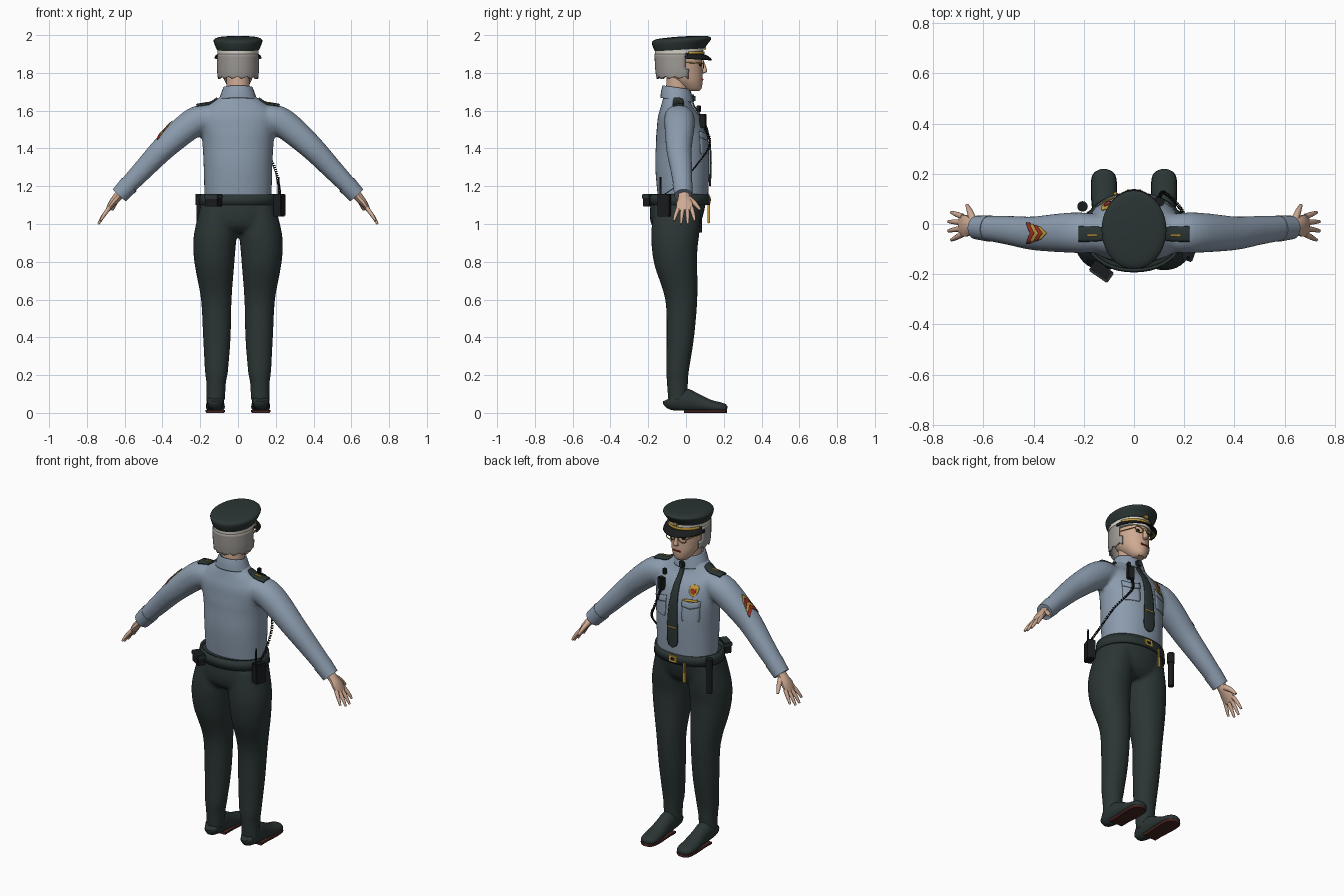
import bpy, bmesh, math
from math import sin, cos, pi
from mathutils import Vector, Matrix
from mathutils.bvhtree import BVHTree

if "Cube" in bpy.data.objects:
    bpy.data.objects.remove(bpy.data.objects["Cube"], do_unlink=True)

X, Y, Z = Vector((1, 0, 0)), Vector((0, 1, 0)), Vector((0, 0, 1))
made = []


def material(name, r, g, b):
    m = bpy.data.materials.new(name)
    m.use_nodes = True
    m.diffuse_color = (r, g, b, 1)
    m.node_tree.nodes["Principled BSDF"].inputs["Base Color"].default_value = (r, g, b, 1)
    return m


blue = material("shirt blue", .26, .33, .42)
green = material("uniform dark green", .024, .036, .035)
skin = material("skin", .62, .40, .29)
grey = material("hair grey", .34, .32, .30)
cream = material("band cream", .68, .66, .58)
black = material("black", .01, .011, .012)
gold = material("gold", .55, .33, .04)
red = material("red", .35, .03, .02)
brown = material("sole brown", .06, .018, .015)


def finish(name, bm, mat):
    bmesh.ops.recalc_face_normals(bm, faces=bm.faces)
    mesh = bpy.data.meshes.new(name)
    bm.to_mesh(mesh)
    bm.free()
    mesh.materials.append(mat)
    ob = bpy.data.objects.new(name, mesh)
    bpy.context.collection.objects.link(ob)
    made.append(ob)
    return ob


def refine(rings, k):
    """Catmull-Rom interpolation of the ring numbers."""
    out = []
    for i in range(len(rings) - 1):
        a, b, c, d = [rings[min(max(i + j, 0), len(rings) - 1)] for j in (-1, 0, 1, 2)]
        for s in range(k):
            t = s / k
            out.append([q + .5 * t * (r - p + t * (2*p - 5*q + 4*r - w + t * (3*q - 3*r + w - p)))
                        for p, q, r, w in zip(a, b, c, d)])
    return out + [list(rings[-1])]


def loft(name, mat, *bodies, seg=24, k=4, n=2, flat=False, ref=Y, low=-9, high=9, tilt=0, keep=None):
    """Skin elliptical rings given as (x, y, z, half width, half depth)."""
    bm = bmesh.new()
    for rings in bodies:
        rings = refine(rings, k)
        pts = [Vector(r[:3]) for r in rings]
        loops = []
        for i, r in enumerate(rings):
            t = Z if flat else (pts[min(i + 1, len(pts) - 1)] - pts[max(i - 1, 0)]).normalized()
            u = ref.cross(t).normalized()
            v = t.cross(u)
            loop = []
            for j in range(seg):
                c, s = cos(2 * pi * j / seg), sin(2 * pi * j / seg)
                p = pts[i] + u * math.copysign(abs(c) ** (2 / n), c) * r[3] \
                    + v * math.copysign(abs(s) ** (2 / n), s) * r[4]
                p.z = min(max(p.z + tilt * (p.y - r[1]), low), high)
                loop.append(bm.verts.new(p))
            loops.append(loop)
        for a, b in zip(loops, loops[1:]):
            for j in range(seg):
                bm.faces.new((a[j - 1], a[j], b[j], b[j - 1]))
        if not keep:
            bm.faces.new(loops[0])
            bm.faces.new(loops[-1])
    if keep:
        bmesh.ops.delete(bm, geom=[f for f in bm.faces if not keep(f.calc_center_median())], context="FACES")
    return finish(name, bm, mat)


def box(name, mat, loc, size, turn=0, bevel=.004):
    bm = bmesh.new()
    bmesh.ops.create_cube(bm, size=1, matrix=Matrix.Translation(loc) @ Matrix.Rotation(turn, 4, "Z")
                          @ Matrix.Diagonal((*size, 1)))
    bmesh.ops.bevel(bm, geom=bm.edges[:], offset=bevel, segments=2, affect="EDGES")
    return finish(name, bm, mat)


def rod(name, mat, a, b, r, r2=None, seg=12):
    ref = X if abs(a[0] - b[0]) < abs(a[1] - b[1]) else Y
    return loft(name, mat, [(*a, r, r), (*b, r2 or r, r2 or r)], seg=seg, k=1, ref=ref)


def solid(ob, thick):
    m = ob.modifiers.new("thickness", "SOLIDIFY")
    m.thickness, m.offset = thick, 0
    return ob


def melt(ob, voxel):
    m = ob.modifiers.new("blend", "REMESH")
    m.mode, m.voxel_size, m.use_smooth_shade = "VOXEL", voxel, True
    m = ob.modifiers.new("soften", "SMOOTH")
    m.factor, m.iterations = .5, 5
    return ob


def decal(name, mat, tree, origin, u, v, rows, droop=0, lift=.003, thick=.004):
    """Thin plate laid on a surface; rows are (distance along v, half width)."""
    bm, grid, cols = bmesh.new(), [], 6
    for t, w in refine(rows, 3):
        line = []
        for j in range(cols + 1):
            s = 2 * j / cols - 1
            p = Vector(origin) + u * s * w + v * (t - droop * abs(s))
            n = u.cross(v)
            hit = tree.ray_cast(p + n, -n)[0] or p
            line.append(bm.verts.new(hit + n * lift))
        grid.append(line)
    for a, b in zip(grid, grid[1:]):
        for j in range(cols):
            bm.faces.new((a[j], a[j + 1], b[j + 1], b[j]))
    return solid(finish(name, bm, mat), thick)


# Shirt with both sleeves blended in
torso = [(0, y, z, a, b) for z, y, a, b in (
    (1.13, -.015, .178, .133), (1.3, -.02, .182, .143), (1.42, -.02, .188, .14), (1.5, -.03, .195, .13),
    (1.57, -.045, .2, .108), (1.62, -.05, .165, .085), (1.67, -.05, .1, .07), (1.7, -.05, .075, .065))]
sleeves = [[(s * x, y, z, r, r * 1.05) for x, y, z, r in (
    (.13, -.04, 1.56, .07), (.21, -.035, 1.55, .077), (.29, -.035, 1.495, .074), (.4, -.037, 1.395, .064),
    (.5, -.025, 1.29, .055), (.605, -.015, 1.18, .046))] for s in (-1, 1)]
shirt = melt(loft("shirt", blue, torso, *sleeves, flat=False, n=2.15, seg=32), .011)

# Trousers: hips and two legs blended
hips = [(0, y, z, a, b) for z, y, a, b in (
    (1.15, -.035, .188, .148), (1.05, -.05, .207, .142), (.99, -.055, .2, .125), (.955, -.055, .15, .09))]
legs = [[(s * x, y, z, a, b) for x, y, z, a, b in (
    (.1, -.045, 1.09, .1, .125), (.118, -.056, .96, .113, .128), (.125, -.06, .87, .112, .121),
    (.124, -.052, .77, .103, .112), (.115, -.025, .6, .081, .085), (.112, -.03, .4, .073, .073),
    (.114, -.045, .22, .061, .06), (.116, -.045, .16, .052, .056), (.118, -.045, .06, .05, .05))]
    for s in (-1, 1)]
trousers = melt(loft("trousers", green, hips, *legs, flat=True, n=2.1, seg=32), .011)

# Cuffs, hands and shoes
for s, side in ((1, "left"), (-1, "right")):
    loft(side + "_cuff", blue, [(s * .575, -.018, 1.21, .052, .053), (s * .628, -.014, 1.152, .047, .047)], k=1)
    digits = [[(s * .61, -.012, 1.175, .026, .03), (s * .645, -.01, 1.135, .023, .033),
               (s * .67, -.008, 1.105, .018, .045), (s * .692, -.006, 1.07, .011, .042)]]
    for i in range(4):
        y = -.04 + .023 * i
        reach = 1 if i in (1, 2) else .8
        digits.append([(s * .682, y, 1.085, .011, .012),
                       (s * (.682 + .033 * reach), y * 1.35, 1.085 - .045 * reach, .01, .01),
                       (s * (.682 + .057 * reach), y * 1.6, 1.085 - .085 * reach, .006, .006)])
    digits.append([(s * .64, .01, 1.135, .016, .018), (s * .652, .045, 1.11, .013, .013),
                   (s * .665, .075, 1.075, .007, .007)])
    loft(side + "_hand", skin, *digits, seg=10, k=3)
    foot = [(s * .12, y, z, a, b) for y, z, a, b in (
        (-.092, .075, .025, .03), (-.08, .067, .042, .05), (-.01, .068, .046, .062), (.05, .055, .045, .05),
        (.12, .036, .05, .036), (.18, .028, .048, .028), (.207, .024, .035, .022), (.218, .022, .012, .01))]
    loft(side + "_shoe", green, foot, ref=Z, low=.012)
    loft(side + "_sole", brown, [(x, y, .01, a * 1.04, .02) for x, y, z, a, b in foot[2:]],
         ref=Z, low=0, high=.016)

# Neck, head and face
loft("neck", skin, [(0, -.05, 1.64, .062, .06), (0, -.04, 1.78, .062, .062)], k=1, flat=True)
loft("head", skin, [(0, y, z, a, b) for z, y, a, b in (
    (1.703, .035, .03, .035), (1.72, .028, .048, .055), (1.76, .005, .072, .083), (1.81, -.018, .084, .105),
    (1.86, -.027, .088, .113), (1.92, -.03, .09, .113))], flat=True, seg=32)
loft("nose", skin, [(0, .085, 1.865, .007, .008), (0, .093, 1.835, .009, .012),
                    (0, .099, 1.808, .015, .013), (0, .088, 1.798, .01, .008)], flat=True, seg=12)
rod("mouth", red, (-.022, .087, 1.765), (.022, .087, 1.765), .005, seg=8)
for s, side in ((1, "left"), (-1, "right")):
    rod(side + "_eye", black, (s * .036, .066, 1.846), (s * .036, .081, 1.846), .01)
    bm = bmesh.new()
    ring = [Vector((s * .04 + .027 * cos(a), .093, 1.845 + .019 * sin(a)))
            for a in [2 * pi * i / 16 for i in range(17)]]
    bm.free()
    lens = loft(side + "_spectacle_rim", gold, [(*p, .003, .003) for p in ring], k=1, seg=6)
    rod(side + "_spectacle_arm", gold, (s * .066, .093, 1.85), (s * .094, 0, 1.855), .003, seg=6)
rod("spectacle_bridge", gold, (-.014, .094, 1.85), (.014, .094, 1.85), .003, seg=6)

# Bobbed hair, open at the face
hair = loft("hair", grey, [(0, -.04, z, a, b) for z, a, b in (
    (1.775, .102, .112), (1.82, .106, .118), (1.9, .105, .122))],
    flat=True, seg=40, keep=lambda c: c.y < .005)
for i, v in enumerate(hair.data.vertices):
    if v.co.z < 1.78:
        v.co.z += .007 * (i % 3 - 1)
solid(hair, .01)

# Peaked cap
loft("cap_band", cream, [(0, -.037, 1.88, .107, .126), (0, -.037, 1.94, .111, .13)], k=1, flat=True, seg=40)
loft("cap_crown", green, [(0, y, z, a, b) for z, y, a, b in (
    (1.922, -.034, .112, .131), (1.945, -.03, .122, .145), (1.967, -.024, .129, .156),
    (1.979, -.022, .124, .152), (1.988, -.02, .1, .125), (1.993, -.018, .03, .04))],
    flat=True, seg=40, tilt=.06)
visor = loft("cap_visor", black, [(0, -.035, 1.906, .107, .124), (0, -.025, 1.892, .119, .146),
             (0, -.022, 1.877, .123, .157)], flat=True, seg=48, k=2, tilt=-.06, keep=lambda c: c.y > 0)
solid(visor, .006)
strap = loft("cap_strap", gold, [(0, -.035, 1.899, .112, .131), (0, -.035, 1.913, .112, .131)],
             flat=True, seg=48, k=1, keep=lambda c: c.y > .01)
solid(strap, .005)
box("cap_emblem", gold, (0, .1, 1.938), (.028, .012, .034))

# Collar and necktie
bpy.context.view_layer.update()
tree = BVHTree.FromObject(shirt, bpy.context.evaluated_depsgraph_get())
solid(loft("collar", blue, [(0, -.048, 1.655, .098, .084), (0, -.05, 1.69, .086, .078),
           (0, -.05, 1.722, .074, .07)], flat=True, tilt=-.15, keep=lambda c: True), .008)


def on_chest(name, mat, x, z, rows, **kw):
    return decal(name, mat, tree, (x, 0, z), -X, Z, rows, **kw)


on_chest("necktie", green, 0, 0, [(1.2, .004), (1.24, .034), (1.45, .026), (1.6, .014), (1.64, .012)],
         lift=.008, thick=.009)
box("tie_knot", green, (0, .038, 1.665), (.035, .026, .042), bevel=.008)
on_chest("tie_clip", gold, 0, 1.32, [(0, .028), (.007, .028)], lift=.014)

# Chest pockets, badge and ribbon bar
for x, side in ((.1, "left"), (-.1, "right")):
    on_chest(side + "_pocket", blue, x, 1.37, [(0, .035), (.012, .045), (.1, .045)])
    on_chest(side + "_pocket_flap", blue, x, 1.445, [(0, .048), (.035, .048)], droop=-.012, lift=.007)
on_chest("ribbon_bar", gold, -.1, 1.487, [(0, .036), (.013, .036)], lift=.008)
on_chest("badge", gold, -.105, 1.515, [(0, .003), (.02, .022), (.05, .024), (.062, .006)], lift=.006)
on_chest("badge_centre", red, -.105, 1.528, [(0, .003), (.012, .013), (.028, .013)], lift=.01)

# Shoulder boards and sleeve chevrons
for s, side in ((1, "left"), (-1, "right")):
    decal(side + "_shoulder_board", green, tree, (s * .11, -.04, 1.6), -s * Y, s * X,
          [(0, .02), (.02, .027), (.09, .03), (.11, .03)], lift=.006, thick=.009)
    decal(side + "_board_bar", gold, tree, (s * .145, -.045, 1.6), -s * Y, s * X,
          [(0, .004), (.042, .004)], lift=.012)
up = Vector((.72, 0, .69))
for i, mat in enumerate((red, gold, red, gold)):
    decal("sleeve_chevron_%d" % (i + 1), mat, tree, (-.365, -.037, 1.43), -Y, up,
          [(.024 * i, .042 - .004 * i), (.024 * i + .022, .042 - .006 * i)], droop=.035, lift=.004)

# Belt, buckle and carried gear
solid(loft("belt", green, [(0, -.033, 1.1, .2, .154), (0, -.033, 1.157, .194, .151)],
           flat=True, k=1, seg=40, n=2.1, keep=lambda c: True), .012)
box("buckle", gold, (0, .123, 1.128), (.055, .012, .045))
box("buckle_centre", black, (0, .128, 1.128), (.026, .007, .018), bevel=.002)
box("key_strap", gold, (-.075, .121, 1.09), (.016, .012, .06))
box("key_fob", gold, (-.075, .121, 1.035), (.022, .012, .065))
rod("baton", black, (-.205, .07, .955), (-.205, .07, 1.13), .016)
rod("baton_cap", black, (-.205, .07, 1.1), (-.205, .07, 1.16), .021)
box("belt_pouch", black, (-.13, -.188, 1.125), (.085, .045, .065), -.6)
box("pouch_flap", green, (-.13, -.19, 1.145), (.09, .05, .025), -.6)
box("radio", black, (.22, -.115, 1.1), (.045, .065, .12), -.35)
rod("radio_antenna", black, (.215, -.135, 1.15), (.215, -.135, 1.25), .006, .004)

# Speaker microphone and coiled cord
box("microphone", black, (.1, .09, 1.545), (.04, .03, .075), -.3)
box("microphone_clip", black, (.095, .068, 1.61), (.02, .022, .035), -.3)
path = refine([(.1, .1, 1.51), (.12, .125, 1.42), (.19, .055, 1.31), (.215, -.04, 1.21), (.22, -.11, 1.16)], 80)
cord = bpy.data.curves.new("coiled_cord", "CURVE")
cord.dimensions, cord.bevel_depth, cord.bevel_resolution = "3D", .0025, 0
spline = cord.splines.new("POLY")
spline.points.add(len(path) - 1)
for i, p in enumerate(path):
    a = i * pi / 4
    spline.points[i].co = (p[0] + .006 * cos(a), p[1] + .006 * sin(a), p[2] + .004 * sin(a), 1)
cord.materials.append(black)
bpy.context.collection.objects.link(bpy.data.objects.new("coiled_cord", cord))

# Smooth shading with sharp edges kept
bpy.ops.object.select_all(action="DESELECT")
for ob in made:
    ob.select_set(True)
bpy.context.view_layer.objects.active = made[0]
bpy.ops.object.shade_smooth_by_angle(angle=.7)
